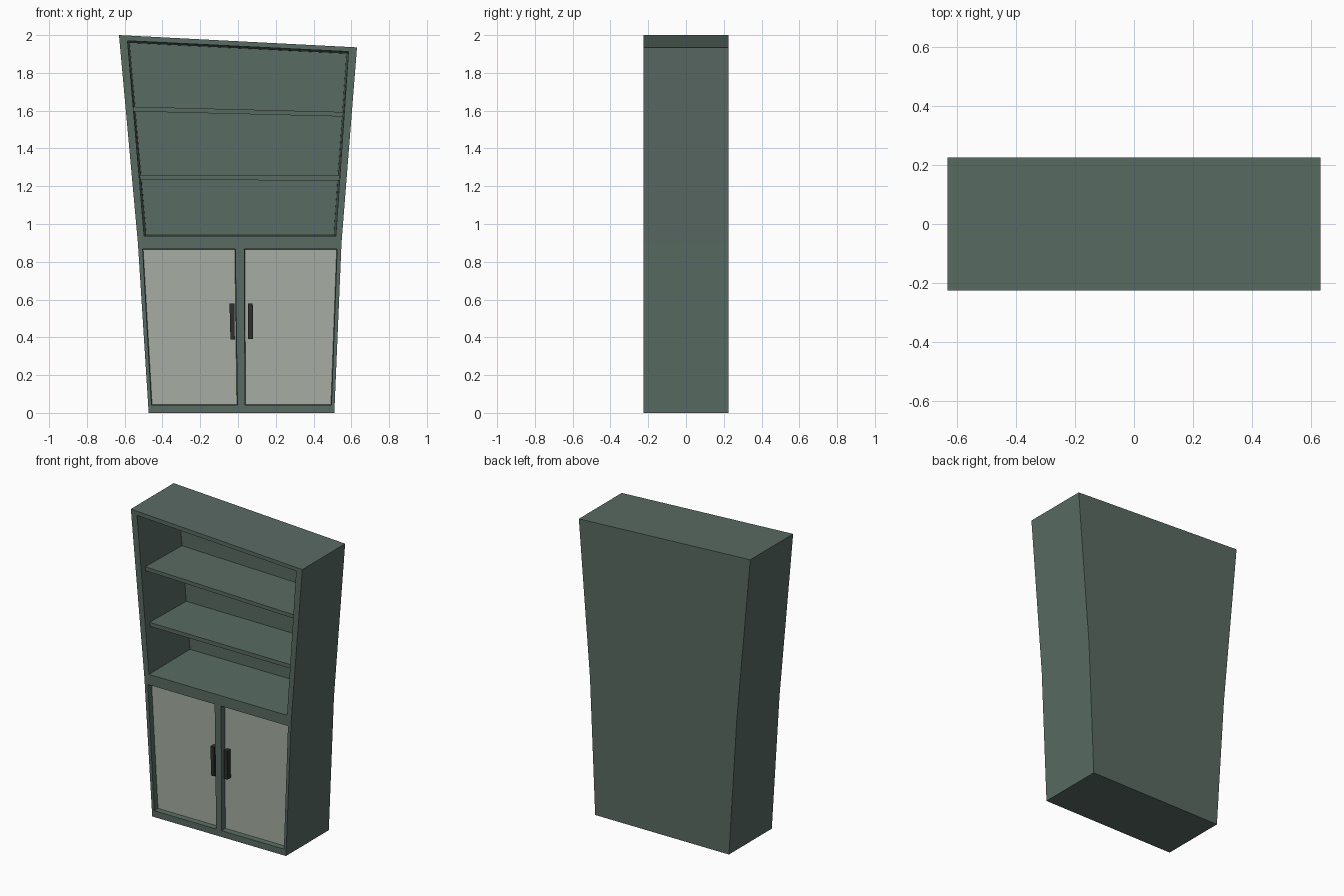
import bpy, bmesh

if "Cube" in bpy.data.objects:
    bpy.data.objects.remove(bpy.data.objects["Cube"])

FRONT, BACK = -0.225, 0.225
DOOR_Y = -0.19      # front face of the recessed doors
CAVITY_Y = 0.19     # back wall of the open shelves


def material(name, color):
    m = bpy.data.materials.new(name)
    m.diffuse_color = (*color, 1)
    m.use_nodes = True
    m.node_tree.nodes["Principled BSDF"].inputs["Base Color"].default_value = m.diffuse_color
    return m


green = material("green_paint", (0.10, 0.145, 0.125))
cream = material("cream_paint", (0.38, 0.42, 0.36))
black = material("dark_metal", (0.025, 0.03, 0.028))


def inset(outline, d):
    """Move corners of an outline towards its middle by about d."""
    cx = sum(p[0] for p in outline) / len(outline)
    cz = sum(p[1] for p in outline) / len(outline)
    return [(x + (d if x < cx else -d), z + (d if z < cz else -d)) for x, z in outline]


def prism(name, outline, y0, y1, mat, taper=0.0):
    """Loft an x-z outline from y0 to y1, shrinking by taper at y1."""
    far = inset(outline, taper) if taper else outline
    bm = bmesh.new()
    a = [bm.verts.new((x, y0, z)) for x, z in outline]
    b = [bm.verts.new((x, y1, z)) for x, z in far]
    n = len(a)
    bm.faces.new(a)
    bm.faces.new(b[::-1])
    for i in range(n):
        j = (i + 1) % n
        bm.faces.new((a[i], b[i], b[j], a[j]))
    bmesh.ops.recalc_face_normals(bm, faces=bm.faces)
    mesh = bpy.data.meshes.new(name)
    bm.to_mesh(mesh)
    bm.free()
    mesh.materials.append(mat)
    ob = bpy.data.objects.new(name, mesh)
    bpy.context.collection.objects.link(ob)
    return ob


def cut(body, name, outline, depth_y, taper):
    """Carve a tapered recess into the front of the body."""
    cutter = prism(name, outline, FRONT - 0.001, depth_y, green, taper)
    cutter.hide_render = True
    mod = body.modifiers.new(name, 'BOOLEAN')
    mod.operation = 'DIFFERENCE'
    mod.solver = 'EXACT'
    mod.object = cutter
    bpy.context.view_layer.objects.active = body
    bpy.ops.object.modifier_apply(modifier=name)
    bpy.data.objects.remove(cutter)


# Crooked carcass, flaring upwards with a slight kink at the waist
body = prism("cabinet_body",
             [(-0.473, 0), (0.51, 0), (0.548, 0.90), (0.63, 1.935), (-0.63, 2.0), (-0.53, 0.90)],
             FRONT, BACK, green)

# Open shelf cavity
opening = [(-0.497, 0.937), (0.518, 0.937), (0.585, 1.913), (-0.585, 1.97)]
cut(body, "shelf_cutter", opening, CAVITY_Y, 0.011)

# Doors sitting in shallow recesses
doors = {
    "left": [(-0.458, 0.042), (-0.003, 0.042), (-0.014, 0.868), (-0.505, 0.868)],
    "right": [(0.037, 0.042), (0.495, 0.042), (0.525, 0.868), (0.033, 0.868)],
}
for side, outline in doors.items():
    cut(body, side + "_door_cutter", outline, DOOR_Y + 0.02, 0.004)
    prism(side + "_door", inset(outline, 0.003), DOOR_Y, DOOR_Y + 0.022, cream)

# Door handles, flush with the carcass front
handles = {
    "left": [(-0.040, 0.388), (-0.017, 0.388), (-0.019, 0.58), (-0.045, 0.58)],
    "right": [(0.053, 0.392), (0.080, 0.392), (0.078, 0.58), (0.053, 0.58)],
}
for side, outline in handles.items():
    prism(side + "_handle", outline, FRONT, DOOR_Y + 0.003, black)

# Two tilted shelves
shelves = {
    "upper": [(-0.552, 1.596), (0.556, 1.569), (0.559, 1.593), (-0.554, 1.621)],
    "lower": [(-0.519, 1.234), (0.536, 1.230), (0.538, 1.256), (-0.521, 1.260)],
}
for level, outline in shelves.items():
    prism(level + "_shelf", outline, -0.183, CAVITY_Y + 0.005, green)
